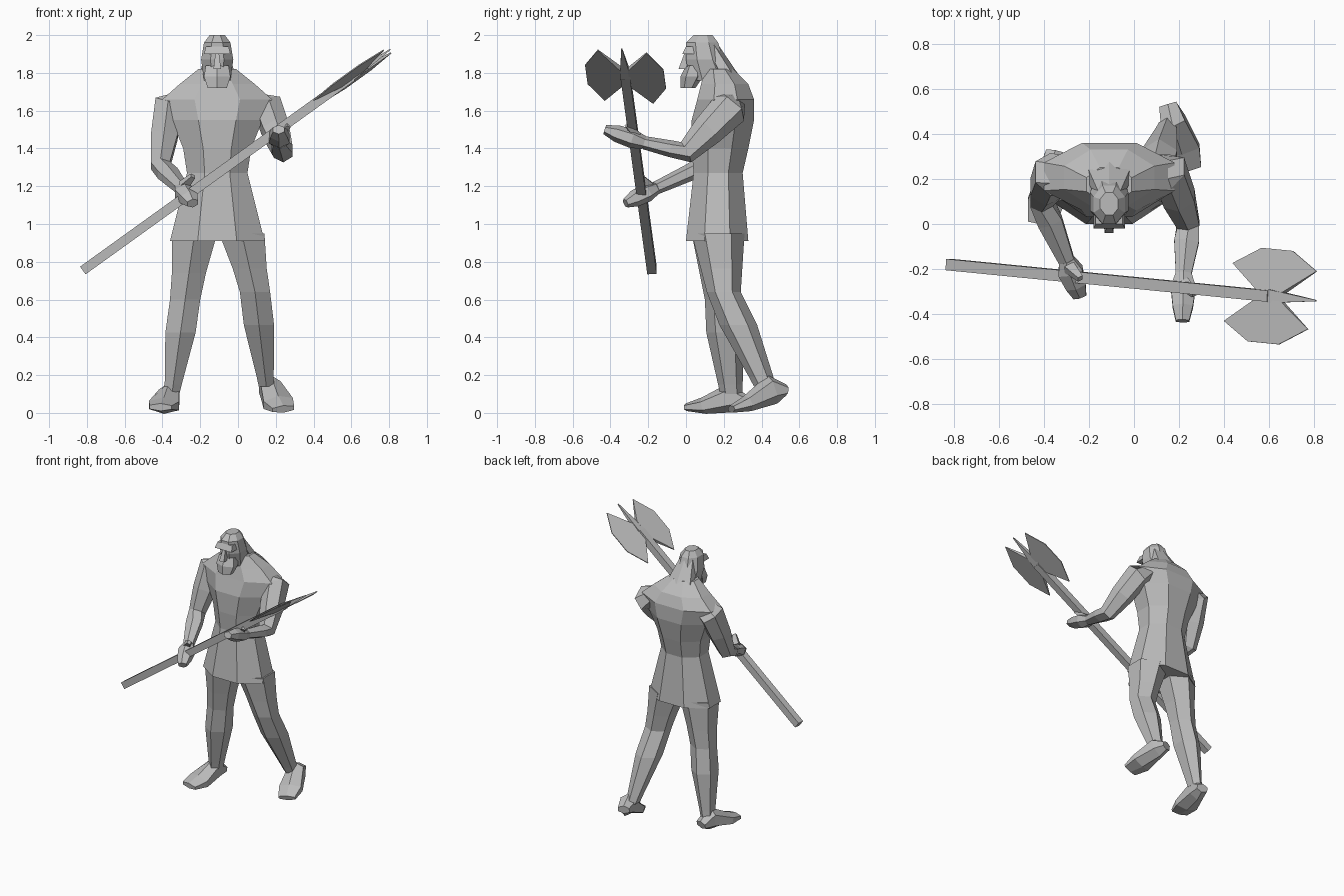
import bpy, bmesh, math
from mathutils import Vector

if "Cube" in bpy.data.objects:
    bpy.data.objects.remove(bpy.data.objects["Cube"], do_unlink=True)

GREY = (0.5, 0.5, 0.5, 1)
MIDLINE = -0.11
SIDEWAYS = Vector((1, 0, 0))
FORWARD = Vector((0, -1, 0))
UP = Vector((0, 0, 1))

grey = bpy.data.materials.new("plain grey")
grey.use_nodes = True
grey.diffuse_color = GREY
grey.node_tree.nodes["Principled BSDF"].inputs["Base Color"].default_value = GREY


def unit_ring(sides):
    """Polygon with flat front and sides, stretched to fill a unit box."""
    angles = [(i + 0.5) * math.tau / sides for i in range(sides)]
    wide = max(math.cos(a) for a in angles)
    deep = max(math.sin(a) for a in angles)
    return [(math.cos(a) / wide, math.sin(a) / deep) for a in angles]


def skin(name, rings):
    """Bridge equal rings of points, cap both ends and make a flat object."""
    bm = bmesh.new()
    loops = [[bm.verts.new(point) for point in ring] for ring in rings]
    for low, high in zip(loops, loops[1:]):
        for i in range(len(low)):
            j = (i + 1) % len(low)
            bm.faces.new((low[i], low[j], high[j], high[i]))
    bm.faces.new(loops[0])
    bm.faces.new(loops[-1])
    bmesh.ops.recalc_face_normals(bm, faces=bm.faces)
    mesh = bpy.data.meshes.new(name)
    bm.to_mesh(mesh)
    bm.free()
    mesh.materials.append(grey)
    bpy.context.collection.objects.link(bpy.data.objects.new(name, mesh))


def stack(name, levels, sides=8):
    """Level rings on the midline: half width, front, back and height."""
    rings = []
    for half, front, back, height in levels:
        middle, depth = (front + back) / 2, (back - front) / 2
        rings.append([(MIDLINE + c * half, middle + s * depth, height)
                      for c, s in unit_ring(sides)])
    skin(name, rings)


def limb(name, path, sides=6, across=SIDEWAYS):
    """Rings set square to a path of centre, half width and half thickness."""
    rings = []
    last = len(path) - 1
    for i, (centre, wide, thick) in enumerate(path):
        along = (path[min(i + 1, last)][0] - path[max(i - 1, 0)][0]).normalized()
        v = along.cross(across).normalized()
        u = v.cross(along)
        rings.append([centre + u * c * wide + v * s * thick
                      for c, s in unit_ring(sides)])
    skin(name, rings)


def leg(name, hip, knee, ankle):
    """Level rings from hip to ankle with a full calf."""
    hip, knee, ankle = Vector(hip), Vector(knee), Vector(ankle)
    stations = [
        (hip, 0.12, 0.14),
        (hip.lerp(knee, 0.6), 0.09, 0.11),
        (knee, 0.08, 0.09),
        (knee.lerp(ankle, 0.35), 0.08, 0.1),
        (ankle.lerp(knee, 0.1), 0.045, 0.065),
        (ankle, 0.04, 0.06),
    ]
    skin(name, [[centre + Vector((c * wide, s * deep, 0)) for c, s in unit_ring(6)]
                for centre, wide, deep in stations])


def foot(name, heel, toe):
    """Wedge with a high instep and a broad ball."""
    heel, toe = Vector(heel), Vector(toe)
    limb(name, [
        (heel, 0.04, 0.03),
        (heel.lerp(toe, 0.25) + UP * 0.03, 0.055, 0.08),
        (heel.lerp(toe, 0.7), 0.08, 0.045),
        (toe, 0.06, 0.02),
    ])


def arm(side, shoulder, elbow, wrist, fingertip):
    """Tapering arm, then a fist around the shaft with its thumb."""
    shoulder, elbow = Vector(shoulder), Vector(elbow)
    wrist, fingertip = Vector(wrist), Vector(fingertip)
    collar = Vector((MIDLINE, shoulder.y, 1.7))
    limb(side + "_arm", [
        (shoulder.lerp(collar, 0.3), 0.06, 0.08),
        (shoulder, 0.075, 0.1),
        (shoulder.lerp(elbow, 0.5), 0.07, 0.085),
        (elbow, 0.05, 0.06),
        (elbow.lerp(wrist, 0.35), 0.055, 0.045),
        (wrist, 0.035, 0.035),
    ])
    limb(side + "_hand", [
        (wrist, 0.035, 0.035),
        (wrist.lerp(fingertip, 0.3), 0.055, 0.05),
        (wrist.lerp(fingertip, 0.7), 0.045, 0.045),
        (fingertip, 0.03, 0.025),
    ])
    base = wrist.lerp(fingertip, 0.2) + UP * 0.03
    limb(side + "_thumb", [
        (base, 0.025, 0.02),
        (base + (SIDEWAYS + FORWARD + UP) * 0.05, 0.012, 0.012),
    ], 4)


# Tunic: flared skirt, narrow waist, chest and sloping shoulders
stack("tunic", [
    (0.25, 0, 0.33, 0.91),
    (0.16, 0.04, 0.3, 1.27),
    (0.18, 0.03, 0.33, 1.4),
    (0.24, 0.03, 0.36, 1.55),
    (0.29, 0.06, 0.36, 1.66),
    (0.2, 0.08, 0.33, 1.74),
    (0.1, 0.1, 0.25, 1.82),
])

# Head, face and hair falling to the upper back
stack("head", [
    (0.07, 0.02, 0.25, 1.76),
    (0.085, 0, 0.2, 1.87),
    (0.07, 0, 0.17, 1.96),
    (0.04, 0.04, 0.14, 2),
])
stack("hair", [(0.12, 0.2, 0.34, 1.7), (0.05, 0.08, 0.17, 1.95)], 6)
stack("beard", [
    (0.05, -0.03, 0.05, 1.72),
    (0.07, -0.03, 0.09, 1.78),
    (0.06, 0, 0.08, 1.84),
], 6)
stack("nose", [(0.02, -0.04, 0.02, 1.82), (0.01, -0.01, 0.02, 1.9)], 4)
stack("brow", [(0.07, -0.02, 0.05, 1.9), (0.06, 0, 0.05, 1.94)], 4)

# Legs and feet, the left one trailing
leg("right_leg", (-0.23, 0.17, 0.95), (-0.28, 0.19, 0.6), (-0.35, 0.24, 0.1))
leg("left_leg", (0.02, 0.17, 0.95), (0.09, 0.2, 0.64), (0.15, 0.42, 0.14))
foot("right_foot", (-0.35, 0.32, 0.06), (-0.41, 0, 0.03))
foot("left_foot", (0.15, 0.53, 0.12), (0.24, 0.24, 0.02))

# Arms reaching forward to the shaft
arm("right", (-0.37, 0.22, 1.62), (-0.41, 0.1, 1.31),
    (-0.3, -0.16, 1.19), (-0.24, -0.32, 1.11))
arm("left", (0.16, 0.23, 1.61), (0.24, 0, 1.38),
    (0.22, -0.22, 1.43), (0.215, -0.43, 1.5))

# Square axe shaft ending in a spike
tail, hub = Vector((-0.82, -0.18, 0.755)), Vector((0.605, -0.32, 1.78))
along = (hub - tail).normalized()
limb("axe_shaft", [(tail, 0.025, 0.025), (hub, 0.025, 0.025)], 4, FORWARD)
limb("axe_spike", [
    (hub, 0.03, 0.02),
    (hub + along * 0.25, 0.003, 0.003),
], 4, FORWARD)

# Twin blades from one half outline: distance along, distance out, thickness
half_outline = [(0.07, 0.02, 0.016), (0.23, 0.13, 0.003), (0.085, 0.21, 0.003)]
outline = half_outline + [(-a, out, t) for a, out, t in reversed(half_outline)]
outward = Vector((0.15, 1, -0.06)).normalized()
flat = along.cross(outward).normalized()
for name, side in (("rear_axe_blade", 1), ("front_axe_blade", -1)):
    skin(name, [[hub + along * a + outward * side * out + flat * face * t
                 for a, out, t in outline] for face in (1, -1)])
